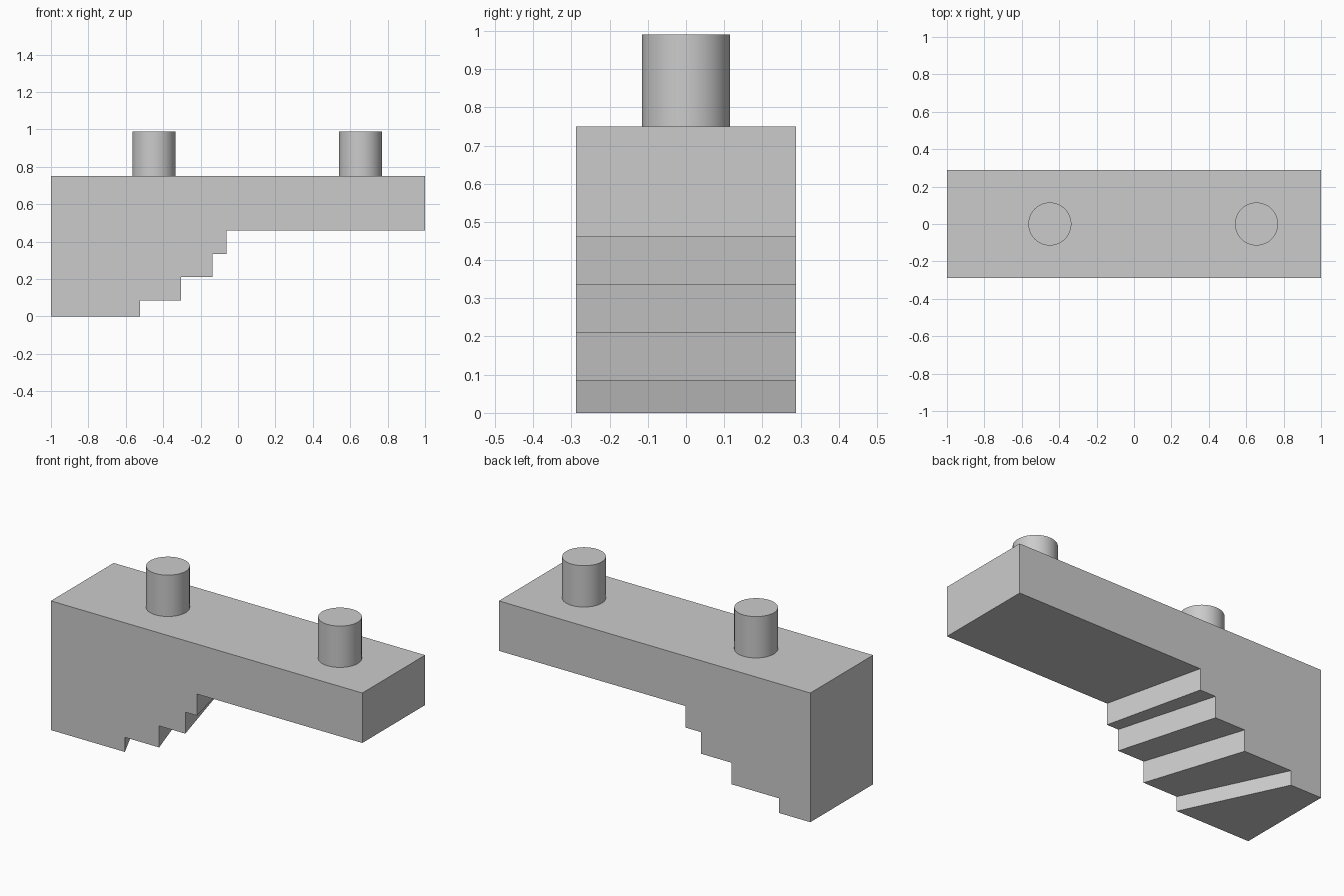
import bpy
import bmesh
import math

cube = bpy.data.objects.get("Cube")
if cube:
    bpy.data.objects.remove(cube, do_unlink=True)

grey = bpy.data.materials.new("plain grey")
grey.use_nodes = True
colour = (0.6, 0.6, 0.6, 1)
grey.diffuse_color = colour
grey.node_tree.nodes["Principled BSDF"].inputs["Base Color"].default_value = colour

HALF_DEPTH = 0.288
TOP = 0.75
LEVELS = [0, 0.085, 0.21, 0.335, 0.46]   # tread heights, bottom to top


def side_profile(risers):
    """Outline of one side: a stair underside below a long flat beam."""
    points = [(-1, TOP), (-1, 0)]
    for x, low, high in zip(risers, LEVELS, LEVELS[1:]):
        points += [(x, low), (x, high)]
    return points + [(1, LEVELS[-1]), (1, TOP)]


# Stepped beam: the risers are skewed between the front and back outlines
bm = bmesh.new()
front = [bm.verts.new((x, -HALF_DEPTH, z))
         for x, z in side_profile([-0.525, -0.305, -0.137, -0.062])]
back = [bm.verts.new((x, HALF_DEPTH, z))
        for x, z in side_profile([-0.8, -0.493, -0.299, -0.198])]
bm.faces.new(front)
bm.faces.new(back[::-1])
count = len(front)
for i in range(count):
    j = (i + 1) % count
    bm.faces.new((front[j], front[i], back[i], back[j]))
bmesh.ops.recalc_face_normals(bm, faces=bm.faces)
mesh = bpy.data.meshes.new("stepped_beam")
bm.to_mesh(mesh)
bm.free()
mesh.materials.append(grey)
beam = bpy.data.objects.new("stepped_beam", mesh)
bpy.context.collection.objects.link(beam)

# Round pegs standing on the top
PEG_HEIGHT = 0.24
for name, x in (("right_peg", -0.45), ("left_peg", 0.655)):
    bpy.ops.mesh.primitive_cylinder_add(
        vertices=64, radius=0.115, depth=PEG_HEIGHT,
        location=(x, 0, TOP + PEG_HEIGHT / 2))
    peg = bpy.context.object
    peg.name = name
    peg.data.materials.append(grey)
    bpy.ops.object.shade_smooth_by_angle(angle=math.radians(30))
